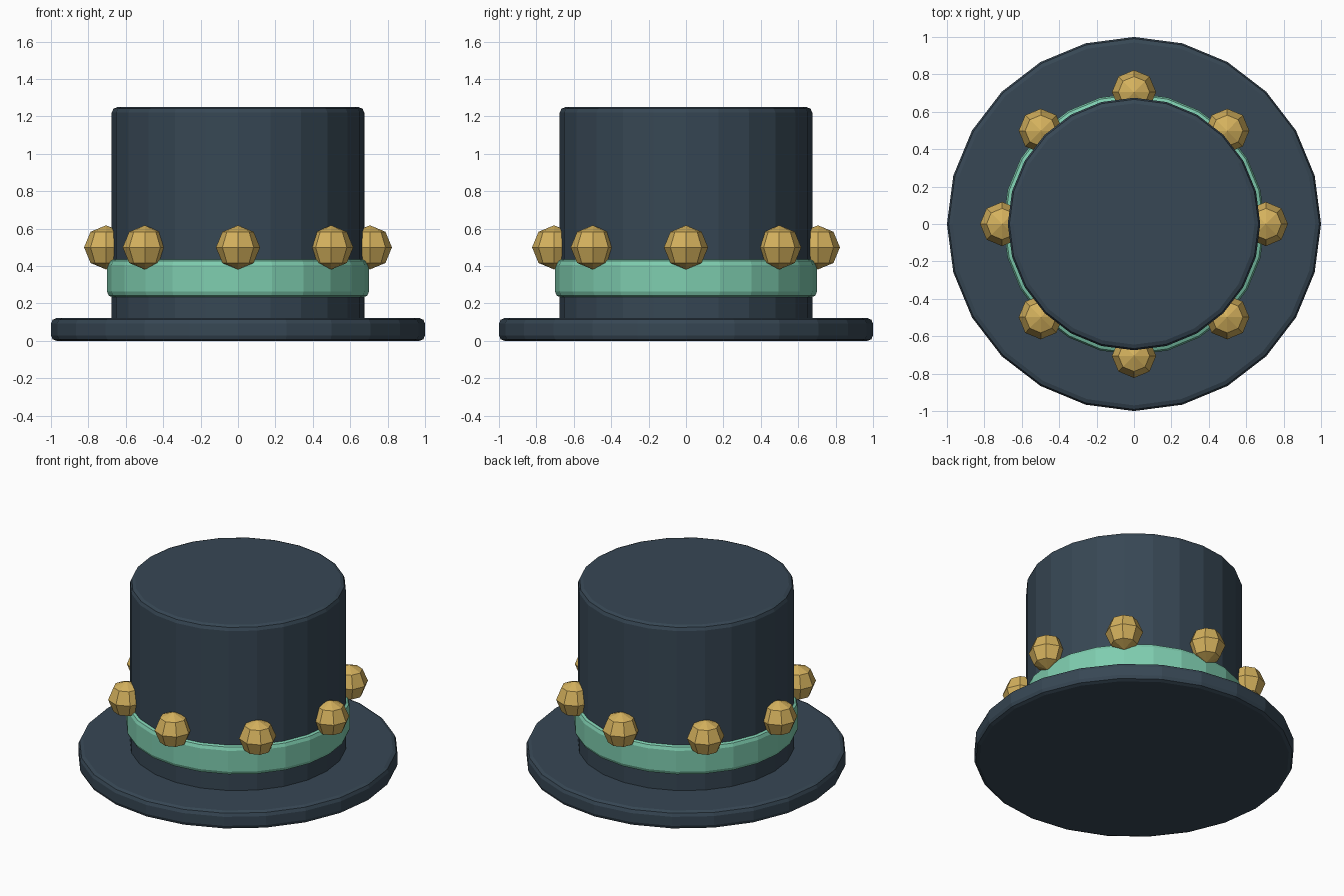
import bpy, math

if "Cube" in bpy.data.objects:
    bpy.data.objects.remove(bpy.data.objects["Cube"])


def material(name, rgb):
    m = bpy.data.materials.new(name)
    m.diffuse_color = (*rgb, 1)
    m.use_nodes = True
    m.node_tree.nodes["Principled BSDF"].inputs["Base Color"].default_value = m.diffuse_color
    return m


slate = material("dark slate felt", (0.038, 0.063, 0.089))
mint = material("mint ribbon", (0.21, 0.61, 0.43))
gold = material("gold", (0.66, 0.44, 0.11))


def disc(name, radius, z0, z1, mat, bevel=0.03):
    """Flat-shaded 24-sided cylinder with softened rims."""
    bpy.ops.mesh.primitive_cylinder_add(vertices=24, radius=radius, depth=z1 - z0,
                                        location=(0, 0, (z0 + z1) / 2))
    ob = bpy.context.object
    ob.name = name
    ob.data.materials.append(mat)
    mod = ob.modifiers.new("rim bevel", 'BEVEL')
    mod.width = bevel
    mod.segments = 2
    mod.limit_method = 'ANGLE'
    mod.angle_limit = math.radians(40)  # only the rims, not the side facets
    return ob


# Hat body
disc("brim", 1.0, 0.0, 0.122, slate)
disc("crown", 0.675, 0.06, 1.25, slate)
disc("ribbon_band", 0.70, 0.233, 0.437, mint)

# Ring of faceted studs above the ribbon
for i in range(8):
    a = i * math.pi / 4
    bpy.ops.mesh.primitive_uv_sphere_add(
        segments=8, ring_count=4, radius=0.118,
        location=(0.705 * math.cos(a), 0.705 * math.sin(a), 0.5))
    ob = bpy.context.object
    ob.name = f"stud_{i + 1}"
    ob.data.materials.append(gold)
